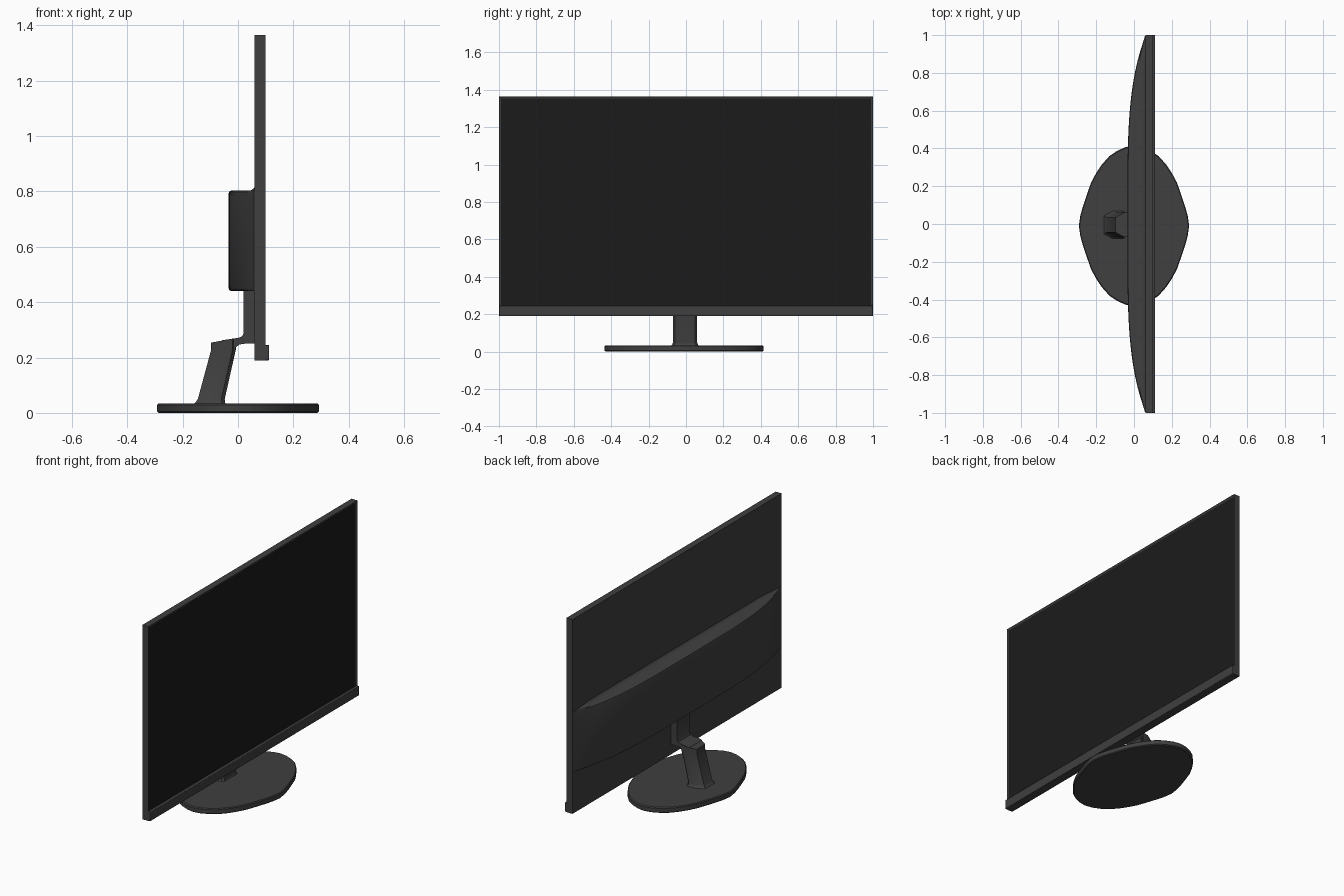
import bpy, bmesh

if "Cube" in bpy.data.objects:
    bpy.data.objects.remove(bpy.data.objects["Cube"])


def material(name, v):
    m = bpy.data.materials.new(name)
    m.diffuse_color = (v, v, v, 1)
    m.use_nodes = True
    m.node_tree.nodes["Principled BSDF"].inputs["Base Color"].default_value = m.diffuse_color
    return m


BODY = material("dark_plastic", 0.05)
GLASS = material("black_glass", 0.011)


def finish(name, bm, mat=BODY, bevel=0, segments=2, angle=30):
    bmesh.ops.recalc_face_normals(bm, faces=bm.faces)
    me = bpy.data.meshes.new(name)
    bm.to_mesh(me)
    bm.free()
    ob = bpy.data.objects.new(name, me)
    bpy.context.collection.objects.link(ob)
    me.materials.append(mat)
    if bevel:
        mod = ob.modifiers.new("bevel", "BEVEL")
        mod.width, mod.segments = bevel, segments
        mod.limit_method, mod.angle_limit = "ANGLE", 0.7
    bpy.ops.object.select_all(action="DESELECT")
    ob.select_set(True)
    bpy.context.view_layer.objects.active = ob
    bpy.ops.object.shade_smooth_by_angle(angle=angle * 3.14159 / 180)
    return ob


def loft(rings):
    """Skin closed rings of equal length and cap both ends."""
    bm = bmesh.new()
    vs = [[bm.verts.new(p) for p in r] for r in rings]
    n = len(vs[0])
    for a, b in zip(vs, vs[1:]):
        for i in range(n):
            j = (i + 1) % n
            bm.faces.new((a[i], a[j], b[j], b[i]))
    bm.faces.new(vs[0])
    bm.faces.new(vs[-1])
    return bm


def box(x0, x1, y0, y1, z0, z1):
    return loft([[(x0, y0, z), (x1, y0, z), (x1, y1, z), (x0, y1, z)] for z in (z0, z1)])


# panel housing with a shallow recess for the screen
bm = box(0.06, 0.10, -1, 1, 0.19, 1.365)
bm.normal_update()
bmesh.ops.recalc_face_normals(bm, faces=bm.faces)
front = [f for f in bm.faces if f.normal.x > 0.9]
bmesh.ops.inset_region(bm, faces=front, thickness=0.012)
bmesh.ops.translate(bm, verts=front[0].verts, vec=(-0.005, 0, 0))
finish("panel_housing", bm)

# screen and lower bezel
finish("screen", box(0.09, 0.096, -0.988, 0.988, 0.23, 1.353), GLASS)
finish("lower_bezel", box(0.062, 0.112, -1, 1, 0.19, 0.246), bevel=0.003)

# curved rear bulge: cross-section scaled in depth along the width
rings = []
for i in range(-24, 25):
    y = i / 24
    d = max(0.095 * (1 - abs(y) ** 4), 0.002)
    f = min(0.016, d * 0.3)
    section = [(-0.002, 0.803 + f * 1.1), (f * 0.3, 0.803 + f * 0.4), (f, 0.803),
               (d - f * 0.7, 0.803), (d - f * 0.2, 0.799), (d, 0.79),
               (d, 0.453), (d - f * 0.2, 0.444), (d - f * 0.7, 0.44), (-0.002, 0.44)]
    rings.append([(0.06 - a, y * 0.995, z) for a, z in section])
finish("rear_bulge", loft(rings))

# bracket and arm joining the panel to the post
profile = [(-0.06, 0.262), (0, 0.271), (0.014, 0.276), (0.02, 0.288), (0.02, 0.46),
           (0.062, 0.46), (0.062, 0.25), (0.025, 0.25), (0.004, 0.247),
           (-0.008, 0.236), (-0.02, 0.19), (-0.06, 0.19)]
finish("neck_bracket", loft([[(x, y, z) for x, z in profile] for y in (-0.066, 0.056)]))


# leaning post with chamfered corners and a flared foot
def post_ring(x0, x1, z, slope=0, grow=0):
    w, c = 0.065 + grow, 0.04 + grow
    pts = [(x0, -c), (x0 + 0.045, -w), (x1 - 0.012, -w), (x1, -w + 0.012),
           (x1, w - 0.012), (x1 - 0.012, w), (x0 + 0.045, w), (x0, c)]
    return [(x, y - 0.005, z + slope * (x - x0)) for x, y in pts]


finish("post", loft([post_ring(-0.162, -0.042, 0.03, grow=0.012),
                     post_ring(-0.153, -0.047, 0.038, grow=0.004),
                     post_ring(-0.145, -0.048, 0.05),
                     post_ring(-0.097, -0.008, 0.228),
                     post_ring(-0.097, -0.008, 0.254, 0.18)]))

# oval base plate, slightly pointed front and back
quarter = [(0.292, 0), (0.284, 0.055), (0.27, 0.105), (0.25, 0.165), (0.227, 0.23),
           (0.2, 0.28), (0.17, 0.325), (0.13, 0.37), (0.09, 0.397), (0.045, 0.417), (0, 0.425)]
half = quarter + [(-x, y) for x, y in quarter[-2::-1]]
outline = half + [(x, -y) for x, y in half[-2:0:-1]]


def base_ring(z, s):
    return [(x * s, y * s - 0.01, z) for x, y in outline]


finish("base", loft([base_ring(0, 0.985), base_ring(0.005, 1), base_ring(0.029, 1),
                     base_ring(0.034, 0.985)]))
